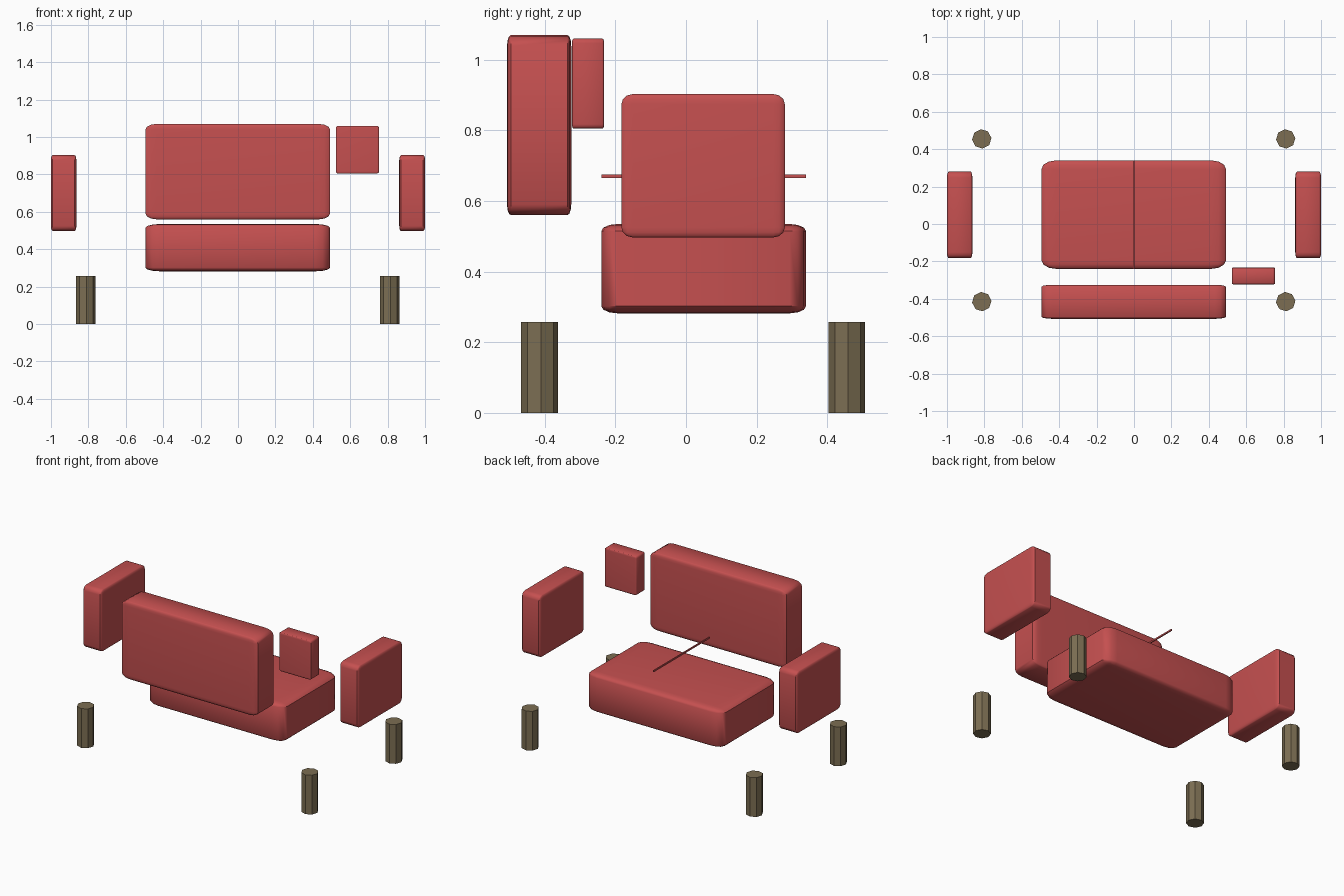
import bpy, math

if "Cube" in bpy.data.objects:
    bpy.data.objects.remove(bpy.data.objects["Cube"])


def material(name, color):
    m = bpy.data.materials.new(name)
    m.diffuse_color = color
    m.use_nodes = True
    m.node_tree.nodes["Principled BSDF"].inputs["Base Color"].default_value = m.diffuse_color
    return m


red = material("red_fabric", (0.56, 0.08, 0.08, 1))
wood = material("brown_wood", (0.20, 0.155, 0.085, 1))


def box(name, xs, ys, zs, bevel=0.0):
    """Box from extents; the bevel is a fraction of each side, so it stretches with the box."""
    bpy.ops.mesh.primitive_cube_add(
        size=1, location=[(a + b) / 2 for a, b in (xs, ys, zs)])
    o = bpy.context.object
    o.name = name
    o.data.materials.append(red)
    if bevel:
        mod = o.modifiers.new("soft_edges", 'BEVEL')
        mod.width = bevel
        mod.segments = 3
        bpy.ops.object.modifier_apply(modifier=mod.name)
    o.scale = [b - a for a, b in (xs, ys, zs)]
    bpy.ops.object.transform_apply(location=False, rotation=False, scale=True)
    if bevel:
        bpy.ops.object.shade_smooth_by_angle(angle=math.radians(40))
    return o


# Seat, its raised seam strip, and backrest
box("seat", (-0.495, 0.492), (-0.24, 0.34), (0.282, 0.535), 0.08)
box("seat_seam", (-0.005, 0.002), (-0.24, 0.34), (0.665, 0.675))
box("backrest", (-0.495, 0.492), (-0.507, -0.325), (0.56, 1.07), 0.06)

# Armrests
box("left_armrest", (-1.0, -0.864), (-0.183, 0.28), (0.497, 0.903), 0.07)
box("right_armrest", (0.862, 1.0), (-0.183, 0.28), (0.497, 0.903), 0.07)

# Small throw cushion
box("throw_cushion", (0.523, 0.754), (-0.323, -0.232), (0.805, 1.06), 0.05)

# Eight-sided legs
for side, x in (("left", -0.814), ("right", 0.811)):
    for end, y in (("front", -0.415), ("back", 0.455)):
        bpy.ops.mesh.primitive_cylinder_add(
            vertices=8, radius=0.052, depth=0.257,
            location=(x, y, 0.1285), rotation=(0, 0, math.radians(5)))
        leg = bpy.context.object
        leg.name = f"{end}_{side}_leg"
        leg.data.materials.append(wood)
